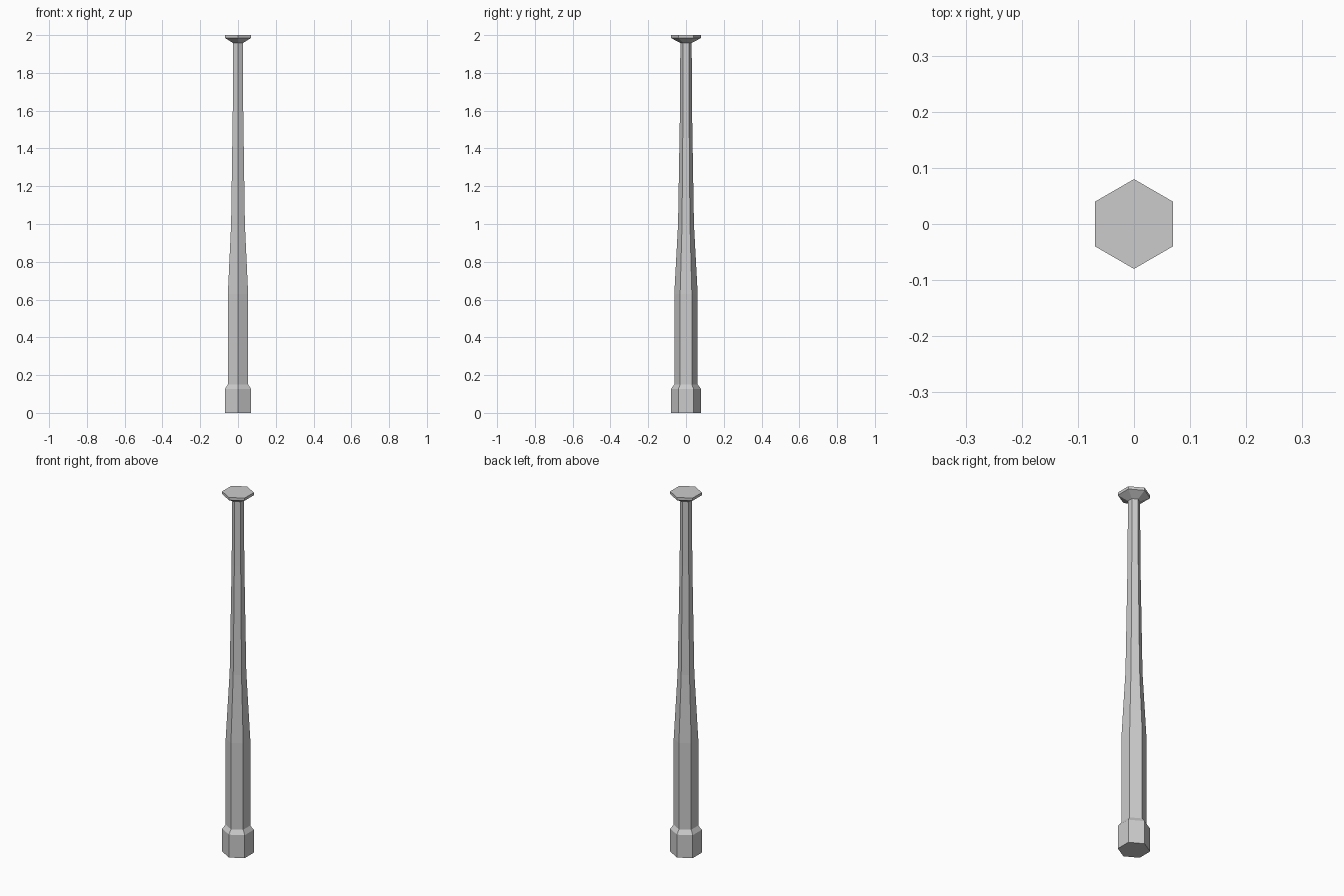
import bpy, bmesh
from math import sin, cos, pi

if "Cube" in bpy.data.objects:
    bpy.data.objects.remove(bpy.data.objects["Cube"])

SIDES = 6

# Post outline as (radius, height): base block, bevel, tapering shaft, flared cap
PROFILE = [(0.08, 0.0), (0.08, 0.127), (0.062, 0.15), (0.062, 0.63),
           (0.042, 1.0), (0.032, 1.6), (0.03, 1.958), (0.08, 1.985), (0.08, 2.0)]


def hex_post(name, profile):
    bm = bmesh.new()
    rings = [[bm.verts.new((r * sin(2 * pi * i / SIDES), r * cos(2 * pi * i / SIDES), z))
              for i in range(SIDES)] for r, z in profile]
    for low, high in zip(rings, rings[1:]):
        for i in range(SIDES):
            j = (i + 1) % SIDES
            bm.faces.new((low[i], low[j], high[j], high[i]))
    # Flat ends
    bm.faces.new(rings[0])
    bm.faces.new(rings[-1])
    bmesh.ops.recalc_face_normals(bm, faces=bm.faces)
    mesh = bpy.data.meshes.new(name)
    bm.to_mesh(mesh)
    bm.free()
    obj = bpy.data.objects.new(name, mesh)
    bpy.context.collection.objects.link(obj)
    return obj


hex_post("tapered_post", PROFILE)
